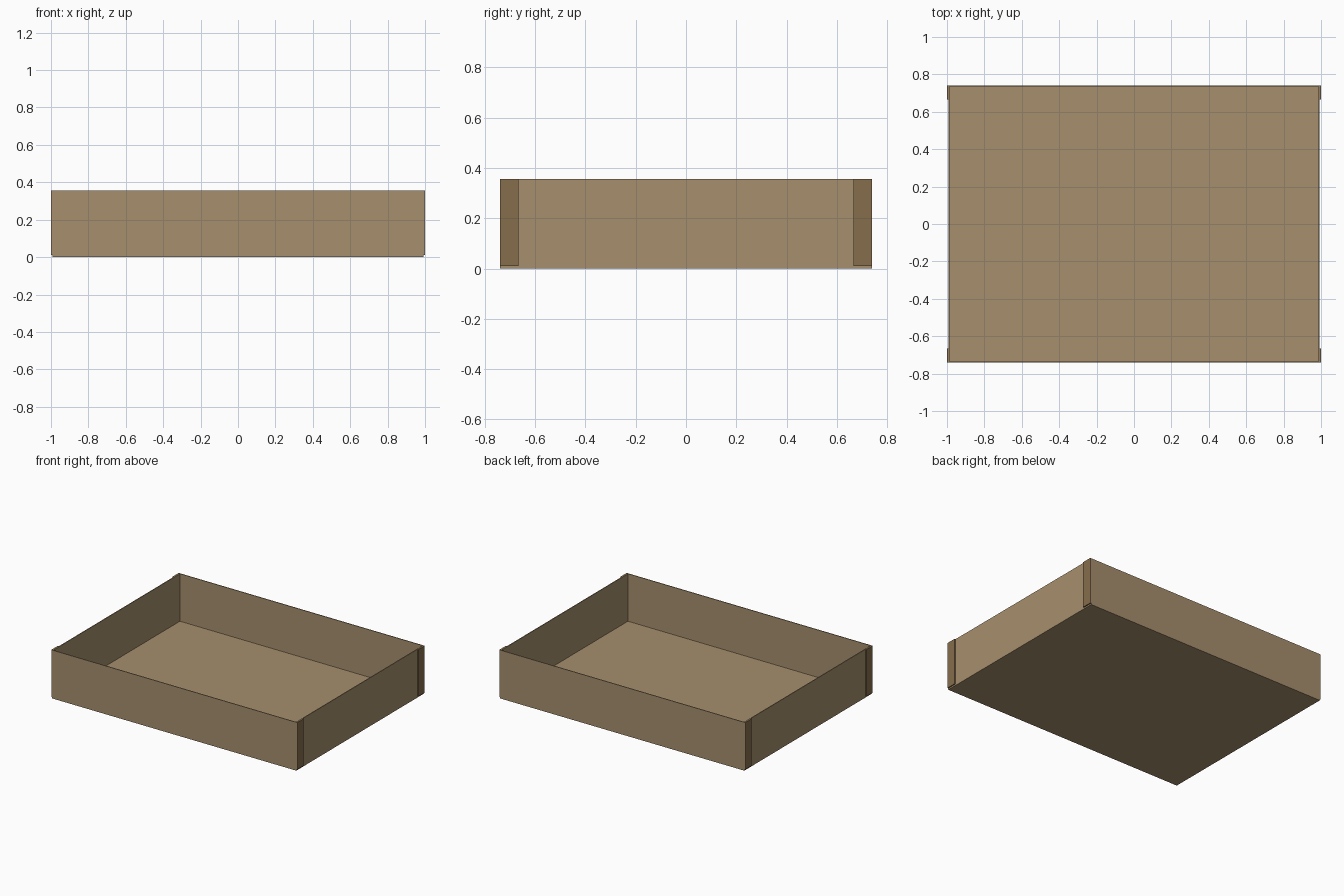
import bpy

if "Cube" in bpy.data.objects:
    bpy.data.objects.remove(bpy.data.objects["Cube"])

def material(name, rgb):
    m = bpy.data.materials.new(name)
    m.diffuse_color = (*rgb, 1)
    m.use_nodes = True
    m.node_tree.nodes["Principled BSDF"].inputs["Base Color"].default_value = m.diffuse_color
    return m

card = material("light cardboard", (0.38, 0.275, 0.155))
dark = material("dark cardboard", (0.24, 0.155, 0.07))

def box(name, lo, hi, mat):
    """Axis-aligned board between two corners."""
    bpy.ops.mesh.primitive_cube_add(size=1, location=[(a + b) / 2 for a, b in zip(lo, hi)])
    ob = bpy.context.object
    ob.name = name
    ob.scale = [b - a for a, b in zip(lo, hi)]
    bpy.ops.object.transform_apply(location=False, rotation=False, scale=True)
    ob.data.materials.append(mat)
    return ob

X, Y, H, T = 0.992, 0.74, 0.355, 0.006

# Tray floor
box("floor", (-X, -Y, 0), (X, Y, T), card)

# Long walls
for name, s in (("front_wall", -1), ("back_wall", 1)):
    y = sorted((s * Y, s * (Y - T)))
    box(name, (-X, y[0], T), (X, y[1], H), card)

# End walls with glued corner flaps folded around the outside
for side, s in (("left", -1), ("right", 1)):
    x = sorted((s * X, s * (X - T)))
    box(side + "_wall", (x[0], -Y + T, T), (x[1], Y - T, H), card)
    x = sorted((s * X, s * 1.0))
    for end, t in (("front", -1), ("back", 1)):
        y = sorted((t * Y, t * 0.665))
        flap = box(f"{side}_{end}_flap", (x[0], y[0], 0.01), (x[1], y[1], H), dark)
        # the fold facing front or back stays the colour of the long wall
        flap.data.materials.append(card)
        for p in flap.data.polygons:
            if p.normal.y * t > 0.5:
                p.material_index = 1
